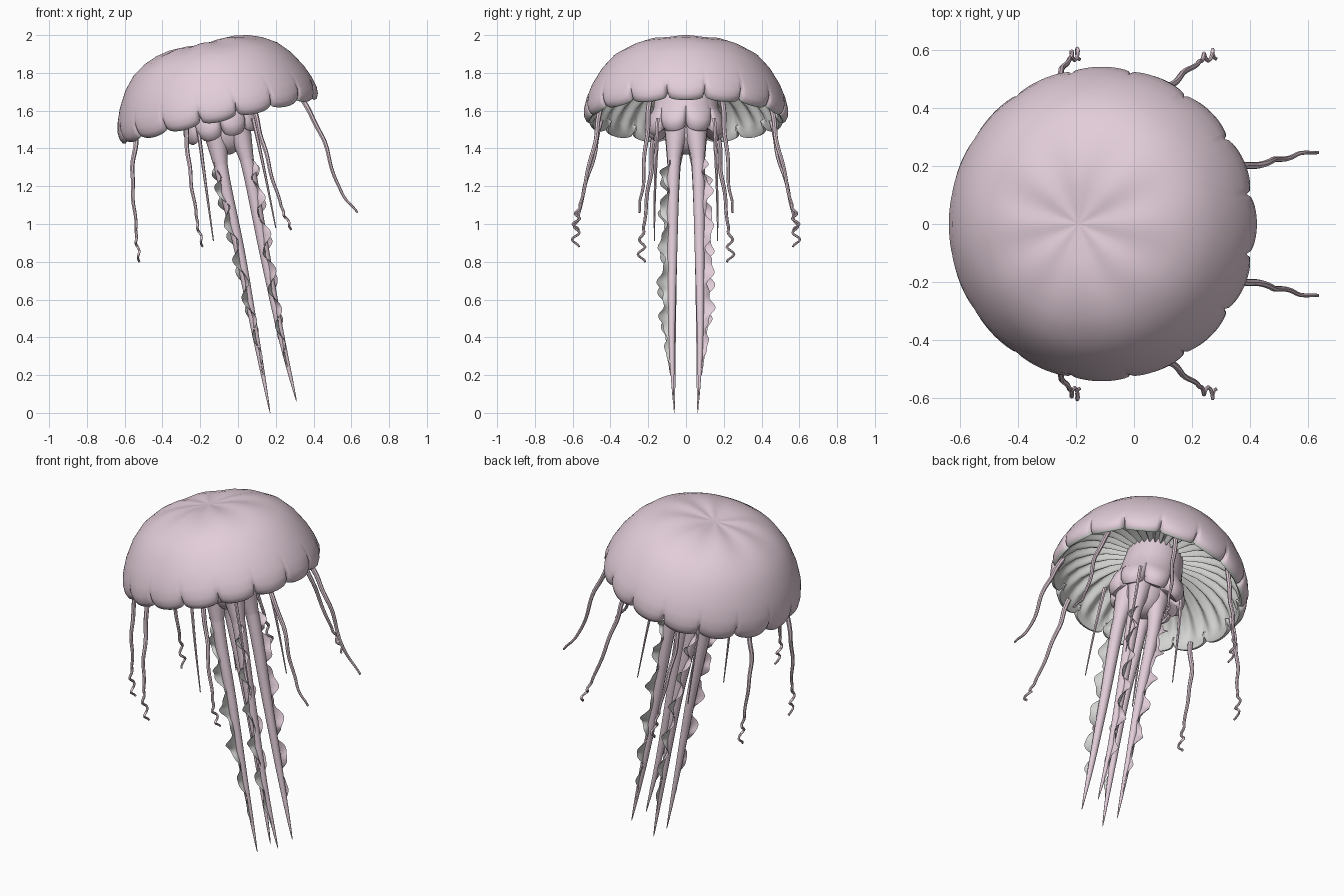
import bpy, bmesh
from math import sin, cos, pi, radians
from mathutils import Vector, Matrix

cube = bpy.data.objects.get("Cube")
if cube:
    bpy.data.objects.remove(cube, do_unlink=True)


def material(name, rgb):
    m = bpy.data.materials.new(name)
    m.use_nodes = True
    m.diffuse_color = (*rgb, 1)
    m.node_tree.nodes["Principled BSDF"].inputs["Base Color"].default_value = (*rgb, 1)
    return m


pink = material("pale pink", (0.76, 0.61, 0.69))
grey = material("pale grey", (0.66, 0.67, 0.65))

TILT = Matrix.Translation((-0.1, 0, 1.56)) @ Matrix.Rotation(radians(-13), 4, "Y")


def finish(name, bm, angle=50):
    bmesh.ops.recalc_face_normals(bm, faces=bm.faces)
    mesh = bpy.data.meshes.new(name)
    bm.to_mesh(mesh)
    bm.free()
    mesh.materials.append(pink)
    mesh.materials.append(grey)
    ob = bpy.data.objects.new(name, mesh)
    bpy.context.collection.objects.link(ob)
    bpy.ops.object.select_all(action="DESELECT")
    ob.select_set(True)
    bpy.context.view_layer.objects.active = ob
    bpy.ops.object.shade_smooth_by_angle(angle=radians(angle))


def skin(bm, rings, closed=True, mat=lambda i: 0):
    """Bridge successive rows of vertices with quads."""
    for i in range(len(rings) - 1):
        a, b = rings[i], rings[i + 1]
        n = len(a)
        for j in range(n if closed else n - 1):
            k = (j + 1) % n
            bm.faces.new((a[j], a[k], b[k], b[j])).material_index = mat(i)


def revolve(name, profile, seg, shape, mat=lambda i: 0):
    """Turn a profile about the tilted axis; shape bends radius and height."""
    bm = bmesh.new()
    rings = []
    for i, (r, h) in enumerate(profile):
        ring = []
        for j in range(seg):
            t = 2 * pi * j / seg
            rr, hh = shape(i, t, r, h)
            ring.append(bm.verts.new(TILT @ Vector((rr * cos(t), rr * sin(t), hh))))
        rings.append(ring)
    skin(bm, rings, True, mat)
    bm.faces.new(rings[0])
    bm.faces.new(rings[-1]).material_index = mat(len(profile) - 2)
    finish(name, bm)


def spline(points, n):
    """Catmull-Rom samples through a list of points."""
    p = [Vector(q) for q in points]
    p = [2 * p[0] - p[1]] + p + [2 * p[-1] - p[-2]]
    out = []
    for i in range(n + 1):
        u = i / n * (len(p) - 3)
        k = min(int(u), len(p) - 4)
        t = u - k
        a, b, c, d = p[k:k + 4]
        out.append(0.5 * (2 * b + (c - a) * t + (2 * a - 5 * b + 4 * c - d) * t * t
                          + (3 * b - a - 3 * c + d) * t ** 3))
    return out


def tube(name, path, radius, sides):
    bm = bmesh.new()
    rings = []
    last = len(path) - 1
    for i, c in enumerate(path):
        d = (path[min(i + 1, last)] - path[max(i - 1, 0)]).normalized()
        u = d.cross(Vector((0, 1, 0))).normalized()
        v = d.cross(u)
        r = radius(i / last)
        rings.append([bm.verts.new(c + r * (u * cos(2 * pi * j / sides) + v * sin(2 * pi * j / sides)))
                      for j in range(sides)])
    skin(bm, rings)
    bm.faces.new(rings[0])
    bm.faces.new(rings[-1])
    finish(name, bm)


# Bell: pink dome with sixteen rim lobes and a pleated grey underside
outer = [(0.01, 0.4), (0.06, 0.402), (0.12, 0.406), (0.18, 0.404), (0.25, 0.391), (0.32, 0.365),
         (0.39, 0.322), (0.45, 0.255), (0.5, 0.17), (0.528, 0.1), (0.541, 0.045),
         (0.539, 0.01), (0.528, -0.014)]
inner = [(0.513, -0.02), (0.498, 0.0), (0.492, 0.04), (0.465, 0.09), (0.42, 0.14), (0.35, 0.18),
         (0.26, 0.205), (0.18, 0.21), (0.02, 0.21)]
RIM = len(outer)


def bell_shape(i, t, r, h):
    notch = 1 - abs(cos(8 * t)) ** 0.28
    if i >= RIM + 2 and r > 0.1:
        return r, h + 0.018 * cos(32 * t)
    low = max(0, min(1, (0.11 - h) / 0.11))
    if i < 7:
        h += 0.002 * cos(8 * t) * min(r, 0.4 - r) / 0.1
    return r - 0.025 * notch * low, h + 0.045 * notch * low


revolve("bell", outer + inner, 320, bell_shape, lambda i: 1 if i >= RIM - 1 else 0)

# Lobed collar around the mouth
collar = [(0.15, 0.24), (0.165, 0.12), (0.175, 0.04), (0.2, 0.0), (0.212, -0.05),
          (0.203, -0.09), (0.18, -0.108), (0.14, -0.08), (0.1, -0.06), (0.02, -0.06)]


def collar_shape(i, t, r, h):
    notch = 1 - abs(sin(4 * t)) ** 0.4
    low = max(0, min(1, (0.06 - h) / 0.1)) if i < 8 else 0
    return r - 0.03 * notch * low, h + 0.045 * notch * low


revolve("mouth_collar", collar, 128, collar_shape)

# Short trunk where the four arms join, rounded off below
tube("trunk", spline([(-0.08, 0, 1.54), (-0.06, 0, 1.46), (-0.035, 0, 1.37)], 16),
     lambda t: 0.005 + 0.11 * (1 - t ** 3) ** 0.5, 20)

# Four long mouth arms, each with a ruffled outer edge that is grey on one side
ARMS = {"right": (-1, [(-0.12, 0.05, 1.5), (-0.08, 0.066, 1.25), (0.01, 0.072, 0.85),
                       (0.095, 0.07, 0.4), (0.17, 0.062, 0.0)]),
        "left": (1, [(0.0, 0.05, 1.52), (0.06, 0.066, 1.28), (0.14, 0.072, 0.85),
                     (0.23, 0.075, 0.4), (0.31, 0.068, 0.06)])}


def ruffle(name, path, sx, sy, phase):
    bm = bmesh.new()
    last = len(path) - 1
    for colour, shift in ((1, 0.002), (0, -0.002)):
        rows = []
        for i, c in enumerate(path):
            t = i / last
            if not 0.14 < t < 0.9:
                continue
            # The edge turns from the outer corner toward front or back further down
            side = Vector((sx * (1.1 - 1.5 * t), sy, 0)).normalized()
            tangent = Vector((-side.y, side.x, 0))
            fade = min(1, (t - 0.14) * 10, (0.9 - t) * 4)
            w = 2 * pi * 9 * t + phase
            width = (0.046 + 0.016 * sin(w) + 0.008 * sin(2.3 * w)) * fade + 0.01
            sway = 0.026 * cos(w) * fade
            rows.append([bm.verts.new(c + side * width * s + tangent * (sway * s * s + shift))
                         for s in (0, 0.4, 0.75, 1.05)])
        skin(bm, rows, False, lambda i: colour)
    finish(name, bm)


for label, (sx, pts) in ARMS.items():
    for where, sy in (("front", -1), ("back", 1)):
        path = [Vector((p.x, p.y * sy, p.z)) for p in spline(pts, 150)]
        tube(f"{where}_{label}_mouth_arm", path,
             lambda t: 0.001 + 0.042 * (1 - t) ** 0.7 + 0.024 * max(0, 1 - 5 * t), 10)
        ruffle(f"{where}_{label}_arm_ruffle", path, sx, sy, sx + sy * 0.7)

# Rim tentacles, mirrored front to back; the first number is how far the end curls
TENTACLES = {
    "left": (0, [(0.34, 0.19, 1.66), (0.45, 0.21, 1.45), (0.53, 0.23, 1.2), (0.63, 0.25, 1.06)]),
    "mid_left": (0.018, [(0.08, 0.45, 1.62), (0.14, 0.49, 1.4), (0.21, 0.55, 1.15), (0.28, 0.59, 0.97)]),
    "mid_right": (0.02, [(-0.28, 0.45, 1.55), (-0.26, 0.5, 1.32), (-0.23, 0.56, 1.1), (-0.19, 0.59, 0.88)]),
    "right": (0.02, [(-0.54, 0.17, 1.46), (-0.56, 0.19, 1.25), (-0.545, 0.22, 1.03), (-0.525, 0.24, 0.8)])}
for label, (curl, pts) in TENTACLES.items():
    for where, sy in (("front", -1), ("back", 1)):
        path = spline(pts, 70)
        for i, p in enumerate(path):
            t = i / 70
            bend = curl * max(0, min(1, (t - 0.72) * 6))
            p.x += 0.003 * sin(21 * t) + bend * 0.3 * cos(55 * t)
            p.y = sy * (p.y + 0.004 * sin(17 * t) + bend * sin(55 * t))
        tube(f"{where}_{label}_tentacle", path, lambda t: 0.014 - 0.008 * t, 7)

# Thin straight strands hanging from the collar
STRANDS = {"right": [(-0.21, 0.15, 1.5), (-0.17, 0.163, 1.2), (-0.13, 0.168, 0.91)],
           "left": [(0.08, 0.15, 1.56), (0.14, 0.163, 1.28), (0.2, 0.17, 0.98)]}
for label, pts in STRANDS.items():
    for where, sy in (("front", -1), ("back", 1)):
        path = [Vector((p.x, p.y * sy, p.z)) for p in spline(pts, 16)]
        tube(f"{where}_{label}_strand", path, lambda t: 0.011 - 0.008 * t, 6)
